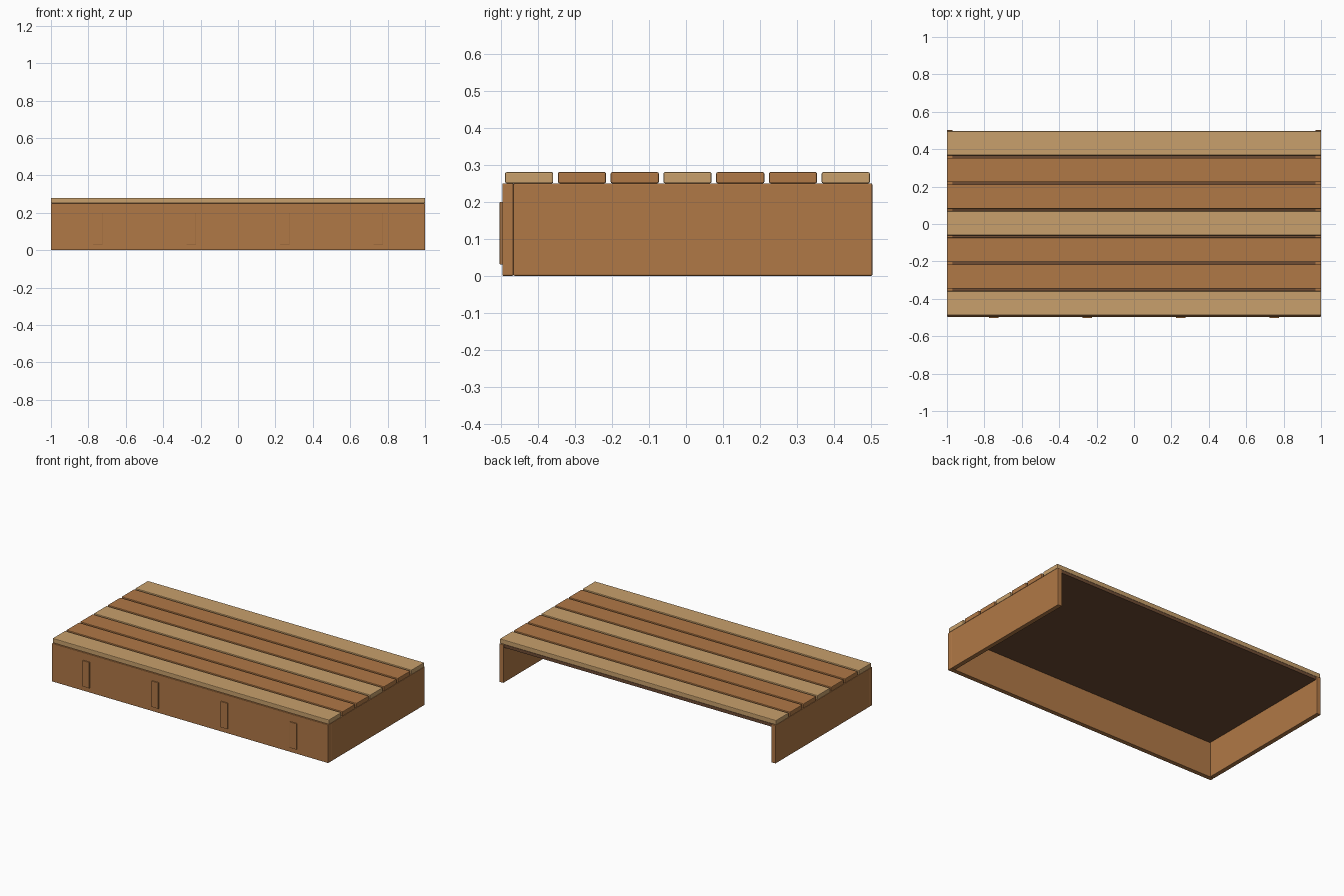
import bpy, bmesh

if "Cube" in bpy.data.objects:
    bpy.data.objects.remove(bpy.data.objects["Cube"])


def material(name, rgb):
    m = bpy.data.materials.new(name)
    m.diffuse_color = (*rgb, 1)
    m.use_nodes = True
    m.node_tree.nodes["Principled BSDF"].inputs["Base Color"].default_value = m.diffuse_color
    return m


BROWN = material("brown wood", (0.434, 0.188, 0.061))
LIGHT = material("light wood", (0.578, 0.352, 0.150))
DARK = material("dark wood", (0.156, 0.072, 0.034))


def board(name, lo, hi, mat, bevel=0.0):
    """Box between two corners, with slightly eased edges."""
    bm = bmesh.new()
    bmesh.ops.create_cube(bm, size=1)
    for v in bm.verts:
        v.co = [(a + b) / 2 + c * (b - a) for a, b, c in zip(lo, hi, v.co)]
    if bevel:
        bmesh.ops.bevel(bm, geom=bm.edges[:], offset=bevel, segments=2,
                        profile=0.5, affect='EDGES')
    me = bpy.data.meshes.new(name)
    bm.to_mesh(me)
    bm.free()
    me.materials.append(mat)
    ob = bpy.data.objects.new(name, me)
    bpy.context.collection.objects.link(ob)
    return ob


# front and side panels, open at the back
board("front_panel", (-1, -0.496, 0), (1, -0.466, 0.25), BROWN, 0.003)
for side, x in (("left", -1), ("right", 0.97)):
    board(side + "_panel", (x, -0.466, 0), (x + 0.03, 0.503, 0.25), BROWN, 0.003)

# dark sheet under the deck
board("under_deck", (-0.97, -0.466, 0.23), (0.97, 0.495, 0.25), DARK)

# seven deck planks, outer and middle ones lighter
for i in range(7):
    y = -0.4235 + i * 0.1425
    board(f"deck_plank_{i + 1}", (-1, y - 0.065, 0.25), (1, y + 0.065, 0.28),
          LIGHT if i % 3 == 0 else BROWN, 0.004)

# upright cleats on the front
for i in range(4):
    x = -0.75 + i * 0.5
    board(f"front_cleat_{i + 1}", (x - 0.025, -0.503, 0.03),
          (x + 0.025, -0.490, 0.20), BROWN, 0.002)
